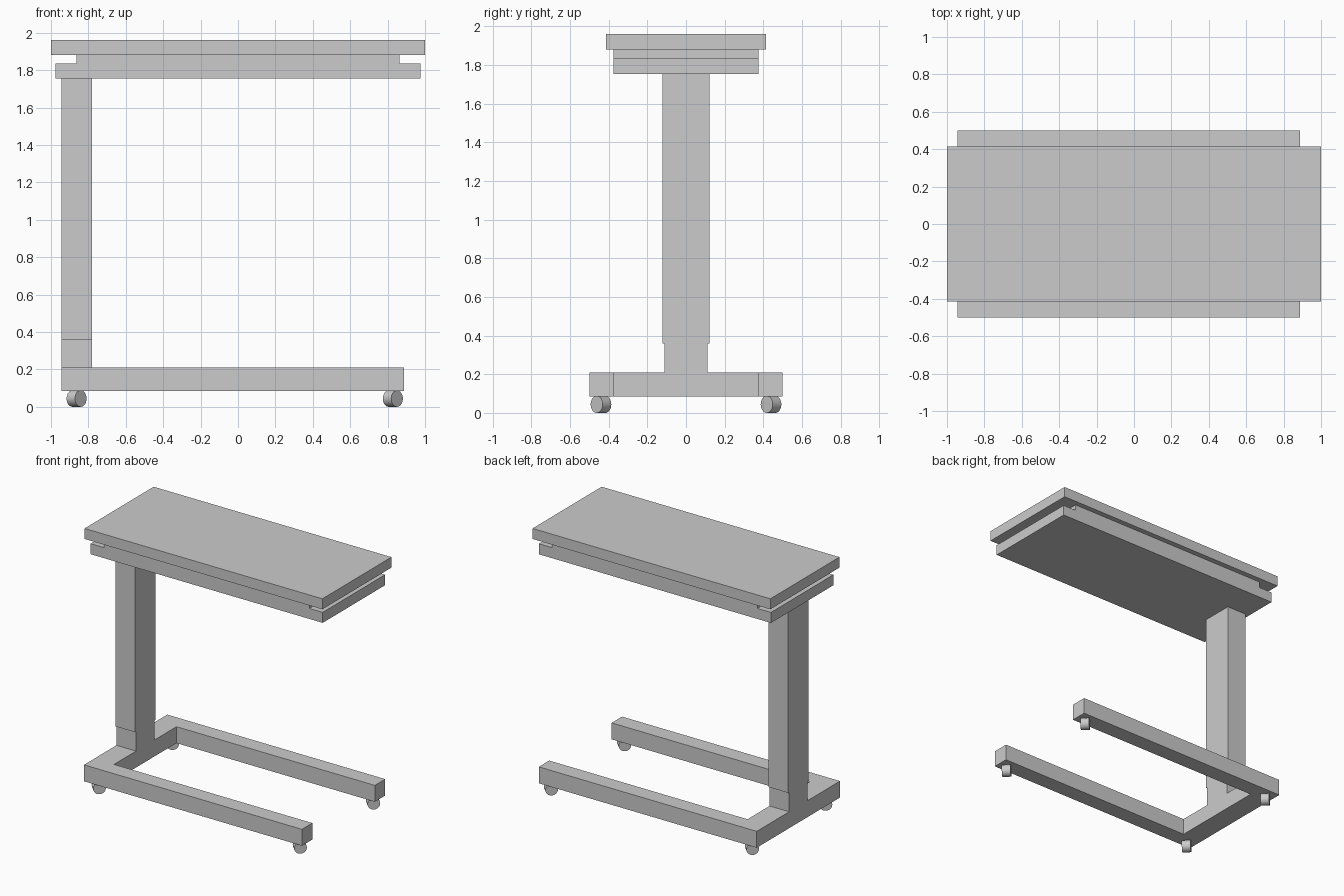
import bpy, bmesh
from math import radians
from mathutils import Matrix

if "Cube" in bpy.data.objects:
    bpy.data.objects.remove(bpy.data.objects["Cube"])


def prism(name, outline, z0, z1):
    """Extrude a counter-clockwise xy outline from z0 up to z1."""
    bm = bmesh.new()
    face = bm.faces.new([bm.verts.new((x, y, z0)) for x, y in outline])
    top = bmesh.ops.extrude_face_region(bm, geom=[face])["geom"]
    bmesh.ops.translate(bm, vec=(0, 0, z1 - z0),
                        verts=[g for g in top if isinstance(g, bmesh.types.BMVert)])
    bmesh.ops.recalc_face_normals(bm, faces=bm.faces[:])
    return finish(name, bm)


def finish(name, bm):
    mesh = bpy.data.meshes.new(name)
    bm.to_mesh(mesh)
    bm.free()
    obj = bpy.data.objects.new(name, mesh)
    bpy.context.collection.objects.link(obj)
    return obj


def block(name, x0, x1, half_y, z0, z1):
    return prism(name, [(x0, -half_y), (x1, -half_y), (x1, half_y), (x0, half_y)], z0, z1)


# Table top, spacer and under-tray
block("table_top", -1.0, 1.0, 0.415, 1.88, 1.96)
block("top_spacer", -0.863, 0.863, 0.375, 1.835, 1.88)
block("under_tray", -0.977, 0.975, 0.375, 1.755, 1.835)

# Telescopic column, flush with the base crossbar
BACK, INNER, TIP = -0.945, -0.78, 0.888
block("column_outer", BACK, INNER, 0.122, 0.358, 1.755)
block("column_foot", BACK, INNER, 0.111, 0.21, 0.358)

# U-shaped base
prism("base_frame", [(BACK, -0.5), (TIP, -0.5), (TIP, -0.375), (INNER, -0.375),
                     (INNER, 0.375), (TIP, 0.375), (TIP, 0.5), (BACK, 0.5)], 0.085, 0.21)

# Four caster wheels, all swivelled to 45 degrees
for end, x in (("left", -0.863), ("right", 0.828)):
    for side, y in (("front", -0.44), ("rear", 0.44)):
        bm = bmesh.new()
        turn = Matrix.Rotation(radians(-45), 4, 'Z') @ Matrix.Rotation(radians(90), 4, 'Y')
        bmesh.ops.create_cone(bm, cap_ends=True, segments=32, radius1=0.044, radius2=0.044,
                              depth=0.063, matrix=Matrix.Translation((x, y, 0.044)) @ turn)
        wheel = finish(f"caster_{side}_{end}", bm)
        bpy.ops.object.select_all(action='DESELECT')
        wheel.select_set(True)
        bpy.context.view_layer.objects.active = wheel
        bpy.ops.object.shade_smooth_by_angle()
